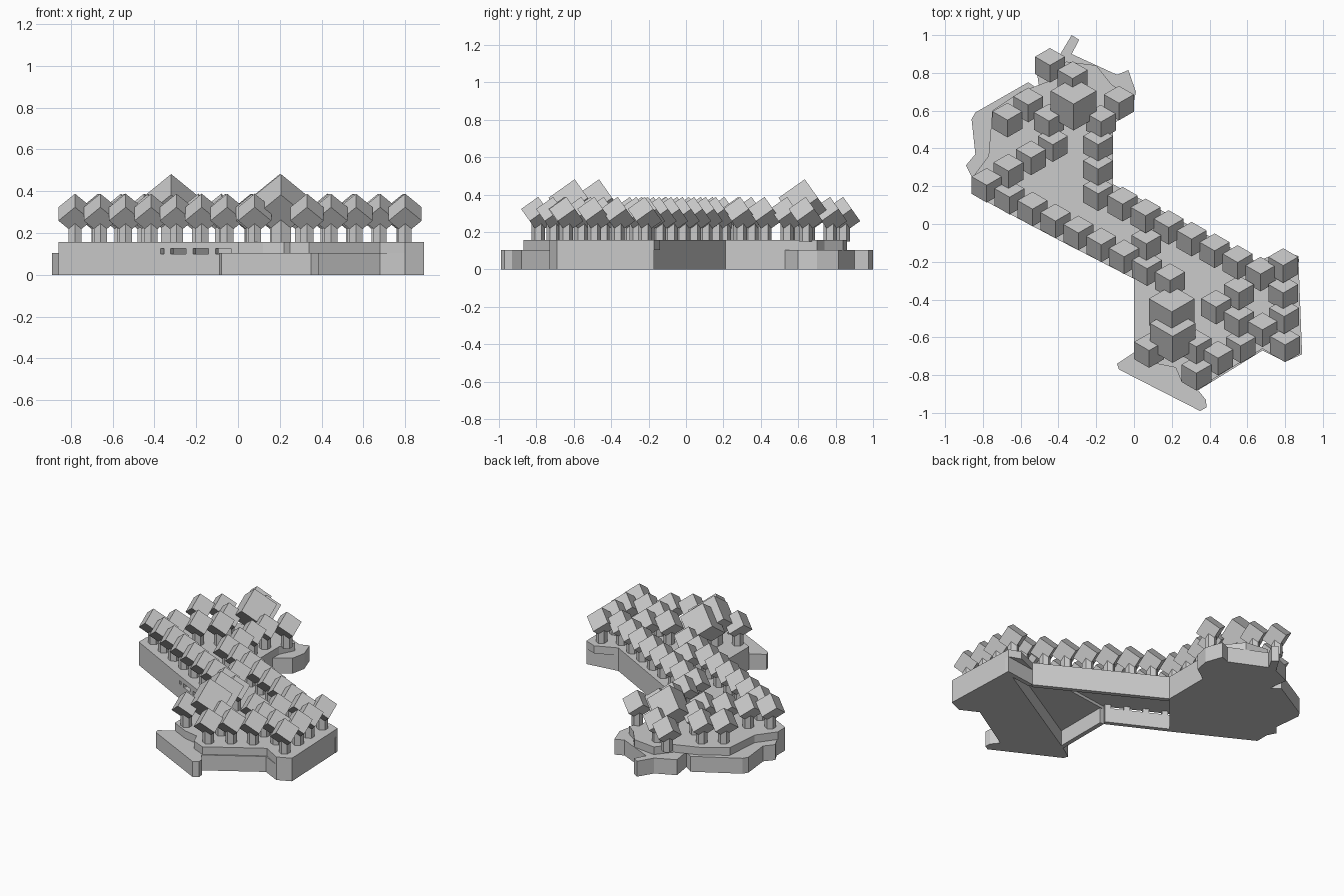
import bpy, bmesh
from math import sin, cos, radians, sqrt, hypot

if "Cube" in bpy.data.objects:
    bpy.data.objects.remove(bpy.data.objects["Cube"])


def finish(name, bm):
    bmesh.ops.recalc_face_normals(bm, faces=bm.faces[:])
    me = bpy.data.meshes.new(name)
    bm.to_mesh(me)
    bm.free()
    ob = bpy.data.objects.new(name, me)
    bpy.context.collection.objects.link(ob)


def prism(bm, pts, z0, z1):
    lo = [bm.verts.new((x, y, z0)) for x, y in pts]
    hi = [bm.verts.new((x, y, z1)) for x, y in pts]
    n = len(pts)
    bm.faces.new(lo[::-1])
    bm.faces.new(hi)
    for i in range(n):
        j = (i + 1) % n
        bm.faces.new((lo[i], lo[j], hi[j], hi[i]))


def slab(name, pts, z0, z1):
    bm = bmesh.new()
    prism(bm, pts, z0, z1)
    finish(name, bm)


def wall(name, a, b, z0, z1, t=0.03):
    # thin wall lying to the left of the line a -> b
    dx, dy = b[0] - a[0], b[1] - a[1]
    l = hypot(dx, dy)
    nx, ny = -dy / l * t, dx / l * t
    slab(name, [a, b, (b[0] + nx, b[1] + ny), (a[0] + nx, a[1] + ny)], z0, z1)


def ring(x, y, r, start, n):
    return [(x + r * cos(radians(start + 360 / n * i)),
             y + r * sin(radians(start + 360 / n * i))) for i in range(n)]


def tilted_cube(bm, x, y, zc, h):
    # cube balanced on one corner, h = body diagonal
    r = h * sqrt(2) / 3
    top = bm.verts.new((x, y, zc + h / 2))
    bot = bm.verts.new((x, y, zc - h / 2))
    up = [bm.verts.new((*p, zc + h / 6)) for p in ring(x, y, r, 30, 3)]
    lo = [bm.verts.new((*p, zc - h / 6)) for p in ring(x, y, r, 90, 3)]
    for i in range(3):
        j = (i + 1) % 3
        bm.faces.new((top, up[i], lo[i], up[j]))
        bm.faces.new((bot, lo[i], up[j], lo[j]))


def houses(name, spots, top, h, post_r):
    cubes, posts = bmesh.new(), bmesh.new()
    zc = top - h / 2
    for x, y in spots:
        tilted_cube(cubes, x, y, zc, h)
        prism(posts, ring(x, y, post_r, 30, 6), 0.15, zc - h / 6)
    finish(name + "_cubes", cubes)
    finish(name + "_posts", posts)


# lower plinths at both ends
slab("northwest_plinth", [
    (-.86, .16), (-.37, -.10), (-.11, .21), (-.11, .53), (-.01, .6), (.01, .70),
    (-.03, .815), (-.09, .79), (-.33, .90), (-.29, .975), (-.33, 1.0),
    (-.39, .90), (-.52, .84), (-.50, .71), (-.56, .75), (-.84, .59),
    (-.86, .555), (-.84, .37), (-.89, .31), (-.86, .25)], 0, .105)
slab("southeast_plinth", [
    (.87, -.17), (0, -.68), (-.09, -.74), (-.08, -.77), (.35, -.99), (.385, -.97),
    (.38, -.93), (.34, -.88), (.68, -.67), (.80, -.73), (.89, -.69)], 0, .105)

# upper decks and the bridge between them
slab("northwest_deck", [
    (-.86, .16), (-.37, -.10), (-.11, .21), (-.11, .60), (-.06, .70), (-.12, .74),
    (-.20, .84), (-.36, .86), (-.44, .76), (-.60, .70), (-.75, .60),
    (-.77, .36), (-.86, .24)], .105, .157)
slab("southeast_deck", [
    (0, -.29), (0, -.68), (.12, -.74), (.22, -.76), (.25, -.83), (.34, -.87),
    (.68, -.66), (.80, -.73), (.89, -.69), (.87, -.17), (.79, -.14), (.65, -.20)],
     .105, .157)
slab("bridge_deck", [
    (-.37, -.10), (0, -.29), (.65, -.20), (-.11, .21)], .125, .157)

# walls under the bridge, with window gaps on the south side
wall("bridge_north_wall", (.65, -.20), (-.11, .21), 0, .125)
wall("bridge_north_end_wall", (.87, -.17), (.65, -.20), 0, .105)
wall("bridge_south_wall", (-.37, -.10), (0, -.29), 0, .10)
wall("southeast_west_wall", (0, -.29), (0, -.68), 0, .105)
for i in range(4):
    t = .04 + i * .29
    a = (-.37 + .37 * t, -.10 - .19 * t)
    wall("bridge_pier_%d" % (i + 1), a, (a[0] + .033, a[1] - .017), 0, .125)

# small cube houses: two long rows across the bridge, then both clusters
small = [(-.78 + .1213 * i, .205 - .0631 * i) for i in range(9)]
small += [(-.06 + .1217 * i, .105 - .0617 * i) for i in range(7)]
small += [(-.445, .84), (-.325, .77), (-.08, .64), (-.56, .63), (-.67, .55),
          (-.175, .54), (-.45, .545), (-.43, .42), (-.545, .35), (-.665, .28),
          (-.19, .42), (-.19, .29), (-.19, .16), (.065, -.105)]
small += [(.79, -.22), (.79, -.365), (.795, -.49), (.80, -.64), (.555, -.365),
          (.435, -.44), (.555, -.51), (.68, -.56), (.565, -.645), (.445, -.71),
          (.33, -.79), (.33, -.65), (.08, -.67)]
houses("small_house", small, .388, .194, .036)

# three large cube houses
houses("large_house", [(-.32, .635), (.20, -.465), (.205, -.595)], .482, .297, .055)
